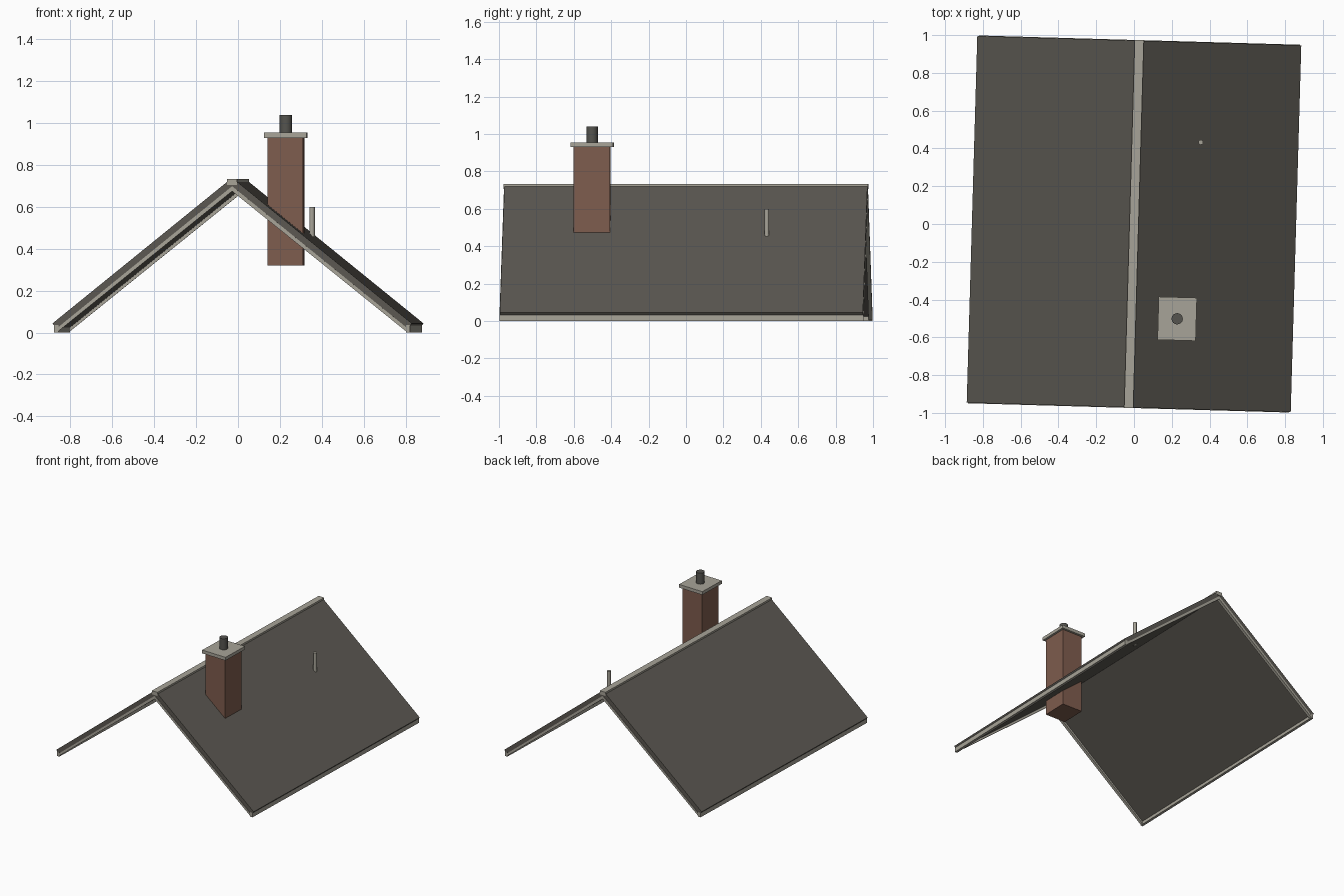
import bpy, bmesh, math
from mathutils import Matrix

if "Cube" in bpy.data.objects:
    bpy.data.objects.remove(bpy.data.objects["Cube"])

# The whole model is turned slightly about z
TURN = Matrix.Rotation(math.radians(-1.65), 4, 'Z')
SLOPE, APEX = 0.81, 0.739


def material(name, rgb):
    m = bpy.data.materials.new(name)
    m.diffuse_color = (*rgb, 1)
    m.use_nodes = True
    m.node_tree.nodes["Principled BSDF"].inputs["Base Color"].default_value = m.diffuse_color
    return m


SLATE = material("dark slate", (0.105, 0.097, 0.083))
TRIM = material("pale trim", (0.39, 0.37, 0.315))
BRICK = material("red brown brick", (0.21, 0.108, 0.076))
POT = material("dark clay", (0.09, 0.088, 0.078))


def finish(name, bm, mat):
    bm.transform(TURN)
    bmesh.ops.recalc_face_normals(bm, faces=bm.faces)
    me = bpy.data.meshes.new(name)
    bm.to_mesh(me)
    bm.free()
    me.materials.append(mat)
    ob = bpy.data.objects.new(name, me)
    bpy.context.collection.objects.link(ob)
    return ob


def box(name, lo, hi, mat):
    bm = bmesh.new()
    size = [b - a for a, b in zip(lo, hi)]
    mid = [(a + b) / 2 for a, b in zip(lo, hi)]
    bmesh.ops.create_cube(bm, size=1, matrix=Matrix.Translation(mid) @ Matrix.Diagonal((*size, 1)))
    return finish(name, bm, mat)


def prism(name, profile, y0, y1, mat):
    bm = bmesh.new()
    f = bm.faces.new([bm.verts.new((x, y0, z)) for x, z in profile])
    ext = bmesh.ops.extrude_face_region(bm, geom=[f])["geom"]
    bmesh.ops.translate(bm, vec=(0, y1 - y0, 0),
                        verts=[v for v in ext if isinstance(v, bmesh.types.BMVert)])
    return finish(name, bm, mat)


def cylinder(name, x, y, r, z0, z1, sides, mat):
    bm = bmesh.new()
    bmesh.ops.create_cone(bm, cap_ends=True, segments=sides, radius1=r, radius2=r, depth=z1 - z0,
                          matrix=Matrix.Translation((x, y, (z0 + z1) / 2)))
    for f in bm.faces:
        f.smooth = len(f.verts) == 4
    for e in bm.edges:
        e.smooth = all(len(f.verts) == 4 for f in e.link_faces)
    return finish(name, bm, mat)


# Roof slopes, with edges square to the slope at the eaves
half = [(0.01, APEX - 0.008), (0.858, APEX - SLOPE * 0.858), (0.838, 0.017)]
prism("roof_slopes", half + [(0, APEX - 0.043)] + [(-x, z) for x, z in reversed(half)],
      -0.971, 0.971, SLATE)

# Barge boards under each gable end
arm = [(0.838, APEX - 0.04 - SLOPE * 0.838), (0.838, 0)]
chevron = [(0, APEX - 0.04)] + arm + [(0, APEX - 0.064)] + [(-x, z) for x, z in reversed(arm)]
for s, end in ((-1, "front"), (1, "back")):
    prism(end + "_barge_boards", chevron, s * 0.952, s * 0.974, TRIM)

# Fascia boards along the eaves
for s, side in ((-1, "left"), (1, "right")):
    a, b = sorted((s * 0.83, s * 0.85))
    box(side + "_fascia", (a, -0.974, 0), (b, 0.974, 0.037), TRIM)

# Ridge cap
box("ridge_cap", (-0.024, -0.975, 0.705), (0.024, 0.975, 0.733), TRIM)

# Chimney with cap and pot
cx, cy = 0.243, -0.495
box("chimney_stack", (cx - 0.085, cy - 0.097, 0.32), (cx + 0.085, cy + 0.097, 0.932), BRICK)
box("chimney_cap", (cx - 0.101, cy - 0.114, 0.93), (cx + 0.101, cy + 0.114, 0.955), TRIM)
cylinder("chimney_pot", cx, cy, 0.03, 0.95, 1.04, 16, POT)

# Vent pipe
cylinder("vent_pipe", 0.341, 0.442, 0.013, 0.41, 0.6, 12, TRIM)
